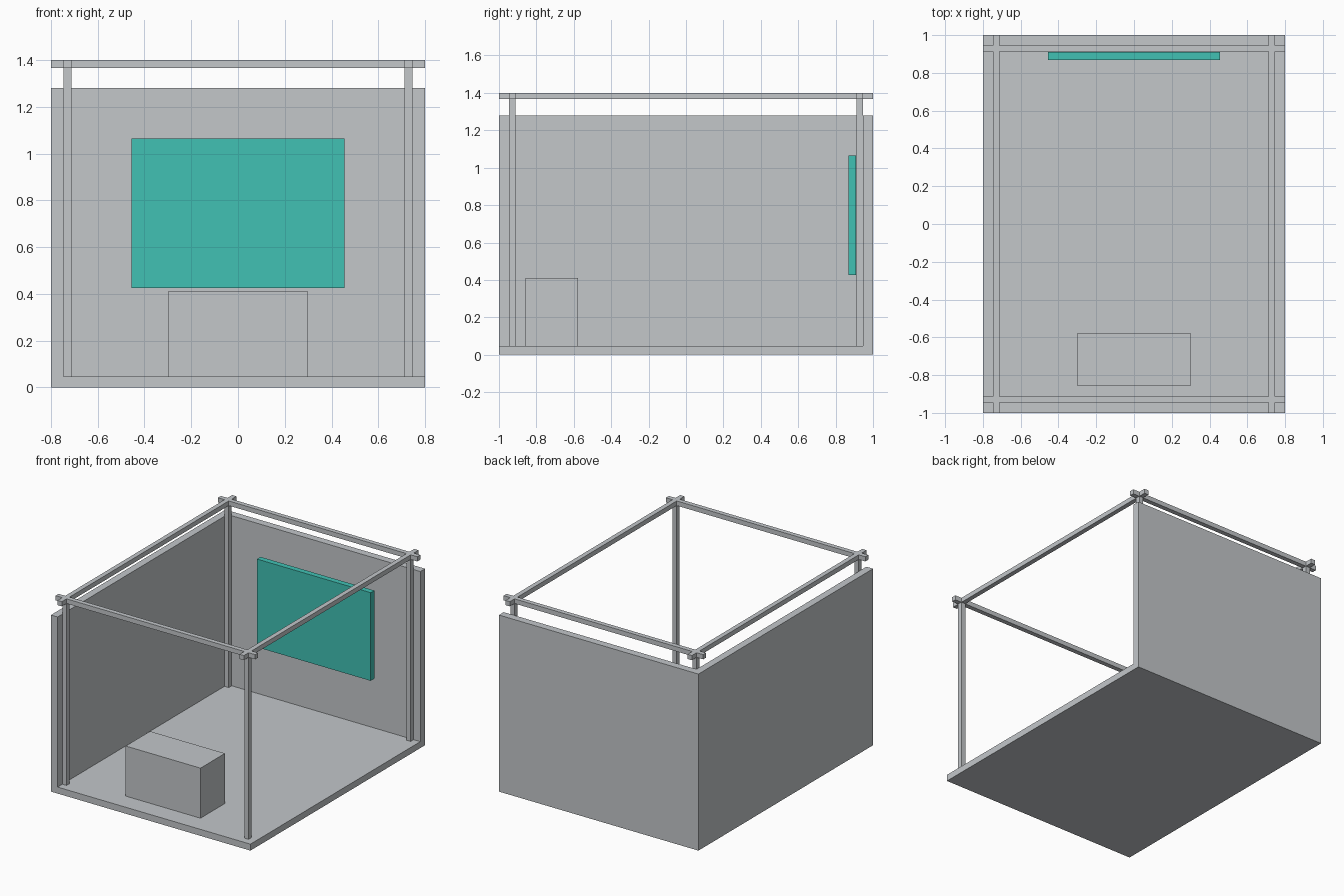
import bpy

if "Cube" in bpy.data.objects:
    bpy.data.objects.remove(bpy.data.objects["Cube"])


def material(name, rgb):
    m = bpy.data.materials.new(name)
    m.diffuse_color = (*rgb, 1.0)
    m.use_nodes = True
    m.node_tree.nodes["Principled BSDF"].inputs["Base Color"].default_value = m.diffuse_color
    return m


GREY = material("light grey", (0.546, 0.571, 0.591))
TEAL = material("teal", (0.053, 0.533, 0.456))


def box(name, x, y, z, mat=GREY):
    """Box spanning the given (min, max) ranges."""
    spans = (x, y, z)
    bpy.ops.mesh.primitive_cube_add(size=1, location=[(a + b) / 2 for a, b in spans])
    ob = bpy.context.object
    ob.name = name
    ob.scale = [b - a for a, b in spans]
    bpy.ops.object.transform_apply(location=False, rotation=False, scale=True)
    ob.data.materials.append(mat)
    return ob


W, D = 0.8, 1.0              # half width and half depth
FLOOR, WALL = 0.047, 1.28    # floor top and wall top
BEAM, TOP = 1.366, 1.4       # beam underside and top
PX, PY, R = 0.73, 0.929, 0.017   # post centres and half thickness
INX, INY = -PX - R, PY + R   # inner wall faces

# Floor and the two walls
box("floor", (INX, W), (-D, INY), (0, FLOOR))
box("left_wall", (-W, INX), (-D, D), (0, WALL))
box("back_wall", (INX, W), (INY, D), (0, WALL))

# Corner posts
for sx, sname in ((-1, "left"), (1, "right")):
    for sy, yname in ((-1, "front"), (1, "back")):
        x, y = sx * PX, sy * PY
        box(f"{yname}_{sname}_post", (x - R, x + R), (y - R, y + R), (FLOOR, BEAM))

# Crossing roof beams, running past the posts
for s, name in ((-1, "left"), (1, "right")):
    box(f"{name}_beam", (s * PX - R, s * PX + R), (-D, D), (BEAM, TOP))
for s, name in ((-1, "front"), (1, "back")):
    box(f"{name}_beam", (-W, W), (s * PY - R, s * PY + R), (BEAM, TOP))

# Screen hung on the back posts' plane, and the counter at the front
box("screen", (-0.456, 0.456), (0.869, 0.91), (0.425, 1.064), TEAL)
box("counter", (-0.3, 0.3), (-0.858, -0.578), (FLOOR, 0.41))
